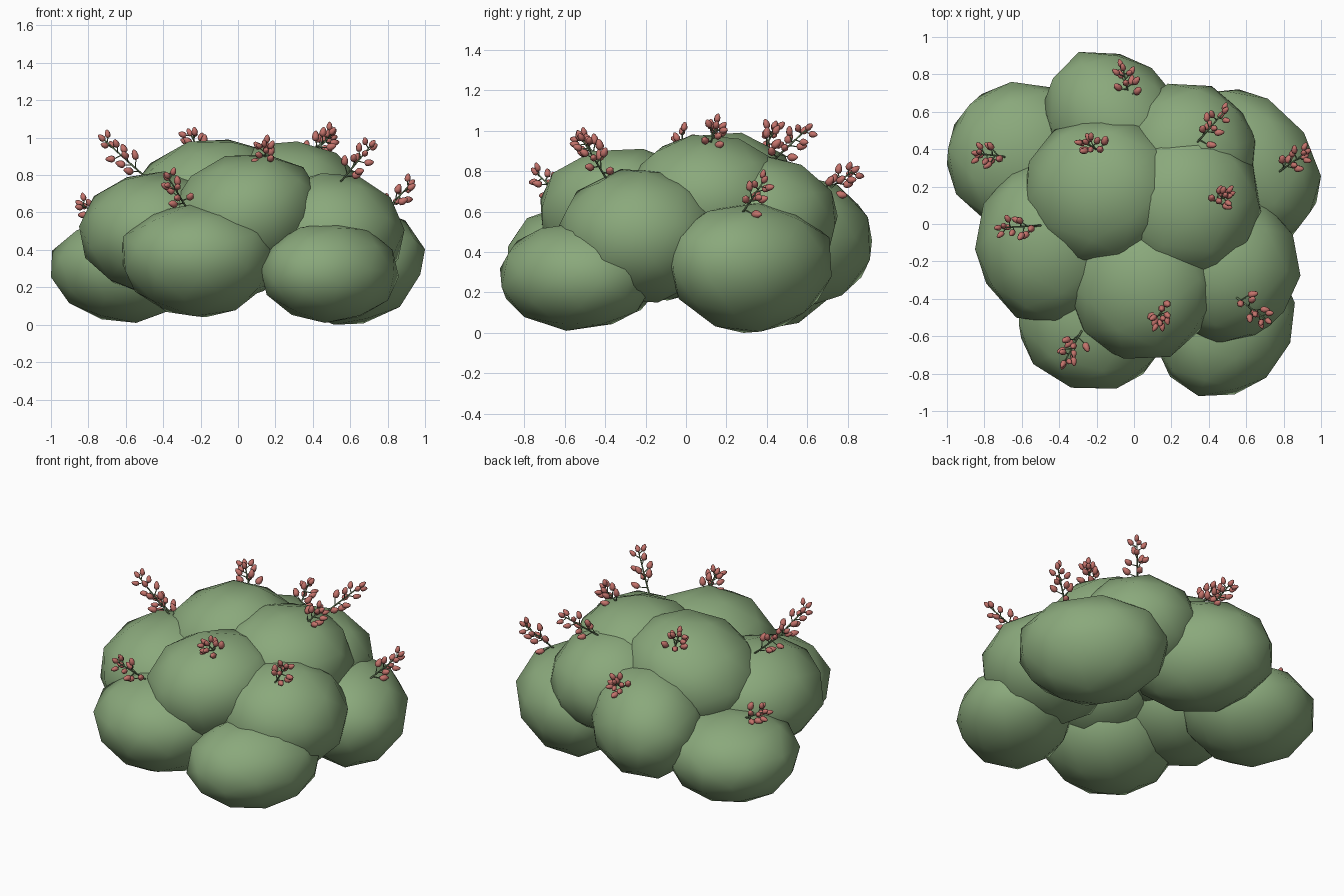
import bpy, bmesh, math, random
from mathutils import Vector, Matrix, Euler

random.seed(4)
if "Cube" in bpy.data.objects:
    bpy.data.objects.remove(bpy.data.objects["Cube"])


def material(name, rgb):
    m = bpy.data.materials.new(name)
    m.use_nodes = True
    m.diffuse_color = (*rgb, 1)
    bsdf = m.node_tree.nodes["Principled BSDF"]
    bsdf.inputs["Base Color"].default_value = (*rgb, 1)
    bsdf.inputs["Roughness"].default_value = 0.8
    return m


LEAF = material("sage green leaf", (0.255, 0.395, 0.2))
STEM = material("mid green stem", (0.17, 0.26, 0.125))
BUD = material("dusty red bud", (0.55, 0.17, 0.147))


def finish(bm, name, mats):
    mesh = bpy.data.meshes.new(name)
    bm.to_mesh(mesh)
    bm.free()
    for m in mats:
        mesh.materials.append(m)
    mesh.shade_smooth()
    ob = bpy.data.objects.new(name, mesh)
    bpy.context.collection.objects.link(ob)


def leaf_clump(name, centre, radii, taper=0, slant=0, lean=0):
    """Low-poly ball fitted to half sizes: taper narrows its underside,
    slant stretches it diagonally in plan, lean tips its top along x."""
    bm = bmesh.new()
    bmesh.ops.create_icosphere(bm, subdivisions=2, radius=1)
    turn = Euler([random.uniform(0, math.tau) for _ in range(3)]).to_matrix()
    bmesh.ops.transform(bm, matrix=turn.to_4x4(), verts=bm.verts)
    for v in bm.verts:
        x, y, z = v.co
        wide = 1 + taper * z
        v.co = ((x - slant * y) * wide + lean * z, (y - slant * x) * wide, z)
    for i in range(3):
        low = min(v.co[i] for v in bm.verts)
        high = max(v.co[i] for v in bm.verts)
        for v in bm.verts:
            t = (v.co[i] - low) / (high - low) * 2 - 1
            v.co[i] = centre[i] + t * radii[i]
    finish(bm, name, [LEAF])


def add_rod(bm, a, b, r):
    d = b - a
    mat = Matrix.Translation((a + b) / 2) @ d.to_track_quat("Z", "Y").to_matrix().to_4x4()
    bmesh.ops.create_cone(bm, segments=5, radius1=r, radius2=r * 0.6,
                          depth=d.length, cap_ends=True, matrix=mat)


def add_bud(bm, at, direction, length):
    """Pointed bud, fattest below its middle."""
    made = bmesh.ops.create_uvsphere(bm, u_segments=6, v_segments=5, radius=1)["verts"]
    rot = direction.to_track_quat("Z", "Y")
    for v in made:
        width = 0.34 * (1 - 0.3 * v.co.z)
        p = Vector((v.co.x * width, v.co.y * width, (v.co.z + 0.8) * 0.5)) * length
        v.co = at + rot @ p
    for f in {f for v in made for f in v.link_faces}:
        f.material_index = 1


def sprig(name, base, tip):
    """Thin stem with side twigs, each ending in a bud."""
    bm = bmesh.new()
    base, tip = Vector(base), Vector(tip)
    axis = (tip - base).normalized()
    side = axis.orthogonal().normalized()
    add_rod(bm, base - axis * 0.08, tip, 0.006)
    add_bud(bm, tip - axis * 0.02, axis, 0.048)
    count = 10
    for i in range(count):
        t = i / count
        start = base.lerp(tip, t * 0.95)
        out = Matrix.Rotation(i * 2.4 + random.uniform(-0.4, 0.4), 3, axis) @ side
        aim = (out + axis * random.uniform(0.3, 0.8)).normalized()
        end = start + aim * (0.054 - 0.026 * t)
        add_rod(bm, start, end, 0.004)
        add_bud(bm, end, (aim + axis * 0.6).normalized(), 0.06 - 0.014 * t)
    finish(bm, name, [STEM, BUD])


# Leafy clumps: centre, half sizes, then taper, slant and lean
clumps = {
    "back_clump": ((-0.09, 0.52, 0.45), (0.4, 0.4, 0.34), 0, 0.12),
    "back_right_clump": ((-0.59, 0.37, 0.29), (0.41, 0.39, 0.28), 0.1),
    "back_left_clump": ((0.59, 0.31, 0.32), (0.41, 0.41, 0.32), 0.12, 0.12),
    "top_right_clump": ((-0.17, 0.17, 0.66), (0.42, 0.41, 0.33), 0, 0, 0.15),
    "top_left_clump": ((0.27, 0.11, 0.66), (0.41, 0.41, 0.32)),
    "upper_back_clump": ((0.28, 0.36, 0.56), (0.38, 0.39, 0.32)),
    "right_clump": ((-0.44, -0.1, 0.49), (0.41, 0.43, 0.33)),
    "left_clump": ((0.49, -0.23, 0.48), (0.4, 0.41, 0.33)),
    "upper_front_clump": ((0.04, -0.31, 0.57), (0.4, 0.41, 0.34), 0.08, 0, 0.12),
    "front_right_clump": ((-0.21, -0.47, 0.34), (0.41, 0.41, 0.3), 0.12),
    "front_left_clump": ((0.49, -0.54, 0.28), (0.37, 0.38, 0.27), 0, -0.08),
}
for name, shape in clumps.items():
    leaf_clump(name, *shape)

# Flowering sprigs: base, tip
sprigs = [
    ((-0.53, -0.01, 0.82), (-0.73, -0.02, 1.0)),
    ((-0.7, 0.36, 0.56), (-0.85, 0.38, 0.65)),
    ((-0.19, 0.39, 0.9), (-0.26, 0.44, 1.03)),
    ((-0.03, 0.69, 0.7), (-0.06, 0.84, 0.81)),
    ((0.35, 0.45, 0.87), (0.49, 0.61, 1.02)),
    ((0.79, 0.29, 0.61), (0.93, 0.39, 0.76)),
    ((0.42, 0.12, 0.93), (0.51, 0.15, 1.03)),
    ((0.15, -0.43, 0.86), (0.14, -0.53, 0.97)),
    ((0.57, -0.41, 0.79), (0.72, -0.52, 0.97)),
    ((-0.29, -0.59, 0.65), (-0.38, -0.75, 0.8)),
]
for i, (base, tip) in enumerate(sprigs):
    sprig(f"flower_sprig_{i + 1}", base, tip)
